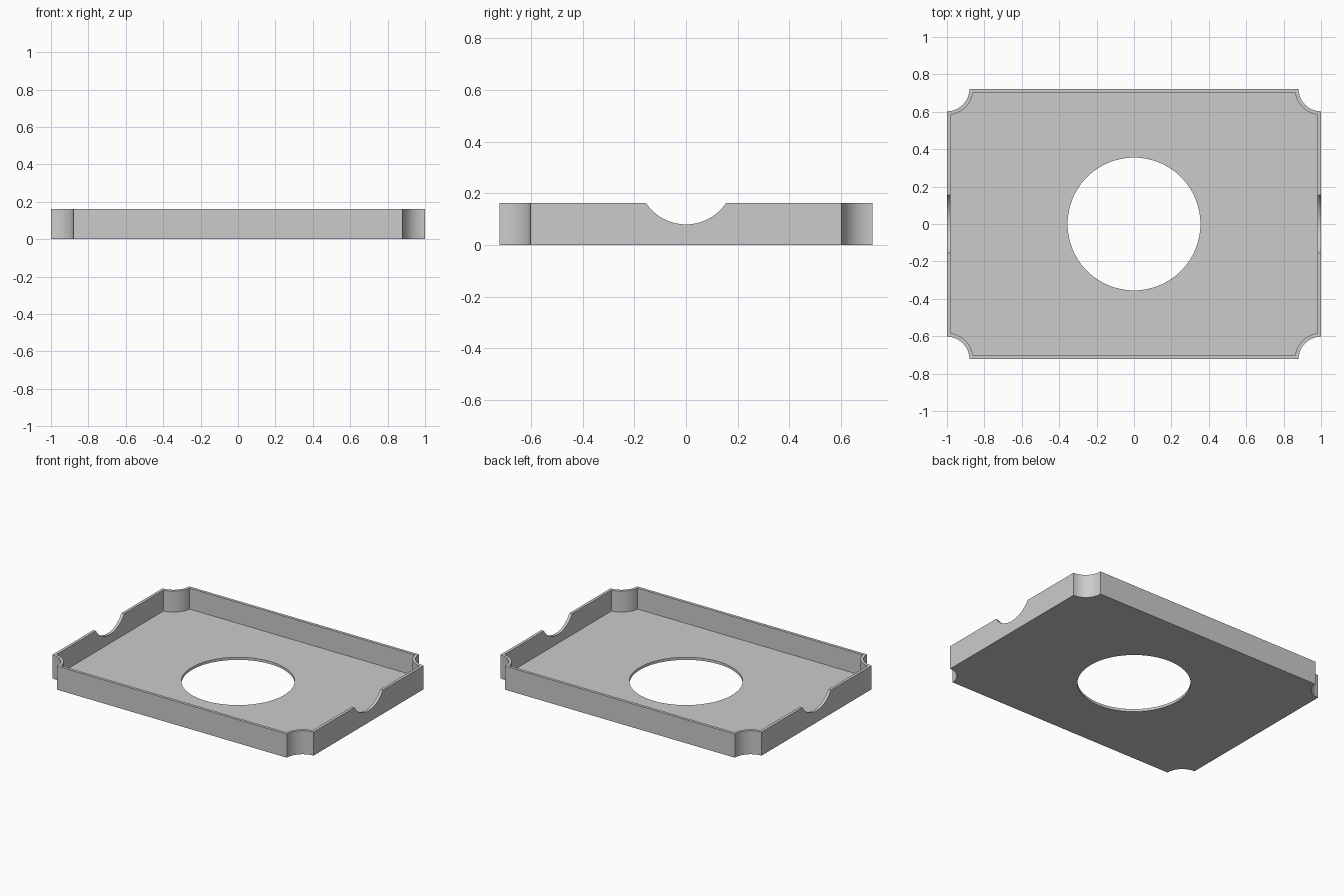
import bpy, bmesh, math
from mathutils import Matrix

cube = bpy.data.objects.get("Cube")
if cube:
    bpy.data.objects.remove(cube, do_unlink=True)

HX, HY, H = 1.0, 0.7225, 0.163      # half width, half depth, height
WALL, FLOOR, CORNER = 0.02, 0.018, 0.12
HOLE_R = 0.355
NOTCH_R, NOTCH_Z = 0.186, 0.266     # side notch radius and axis height

grey = bpy.data.materials.new("light_grey")
grey.use_nodes = True
grey.diffuse_color = (0.6, 0.6, 0.6, 1)
grey.node_tree.nodes["Principled BSDF"].inputs["Base Color"].default_value = (0.6, 0.6, 0.6, 1)


def link(name, bm):
    bmesh.ops.recalc_face_normals(bm, faces=bm.faces)
    me = bpy.data.meshes.new(name)
    bm.to_mesh(me)
    bm.free()
    me.materials.append(grey)
    ob = bpy.data.objects.new(name, me)
    bpy.context.collection.objects.link(ob)
    return ob


def outline(inset, steps=20):
    """Rectangle with a concave quarter circle scooped out of every corner."""
    r = CORNER + inset
    a0 = math.asin(inset / r)
    pts = []
    for sx, sy, start in ((1, 1, math.pi), (-1, 1, 1.5 * math.pi),
                          (-1, -1, 0), (1, -1, 0.5 * math.pi)):
        for i in range(steps + 1):
            a = start + math.pi / 2 - a0 - (math.pi / 2 - 2 * a0) * i / steps
            pts.append((sx * HX + r * math.cos(a), sy * HY + r * math.sin(a)))
    return pts


def prism(name, pts, z0, z1):
    bm = bmesh.new()
    face = bm.faces.new([bm.verts.new((x, y, z0)) for x, y in pts])
    top = bmesh.ops.extrude_face_region(bm, geom=[face], use_keep_orig=True)["geom"]
    bmesh.ops.translate(bm, vec=(0, 0, z1 - z0),
                        verts=[v for v in top if isinstance(v, bmesh.types.BMVert)])
    return link(name, bm)


def cylinder(name, radius, depth, matrix):
    bm = bmesh.new()
    bmesh.ops.create_cone(bm, cap_ends=True, segments=96, radius1=radius,
                          radius2=radius, depth=depth, matrix=matrix)
    return link(name, bm)


# Tray body, then cutters for the interior, floor hole and side notches
tray = prism("tray", outline(0), 0, H)
cutters = [
    prism("interior_cutter", outline(WALL), FLOOR, H + 0.2),
    cylinder("floor_hole_cutter", HOLE_R, 1, Matrix.Identity(4)),
    cylinder("side_notch_cutter", NOTCH_R, 3,
             Matrix.Translation((0, 0, NOTCH_Z)) @ Matrix.Rotation(math.pi / 2, 4, 'Y')),
]
bpy.ops.object.select_all(action='DESELECT')
tray.select_set(True)
bpy.context.view_layer.objects.active = tray
for cutter in cutters:
    cutter.hide_render = True
    mod = tray.modifiers.new(cutter.name, 'BOOLEAN')
    mod.operation = 'DIFFERENCE'
    mod.solver = 'EXACT'
    mod.object = cutter
    bpy.ops.object.modifier_apply(modifier=mod.name)
    bpy.data.objects.remove(cutter, do_unlink=True)

# Smooth scoops and holes, crisp edges elsewhere
bpy.ops.object.shade_smooth_by_angle(angle=math.radians(30))
